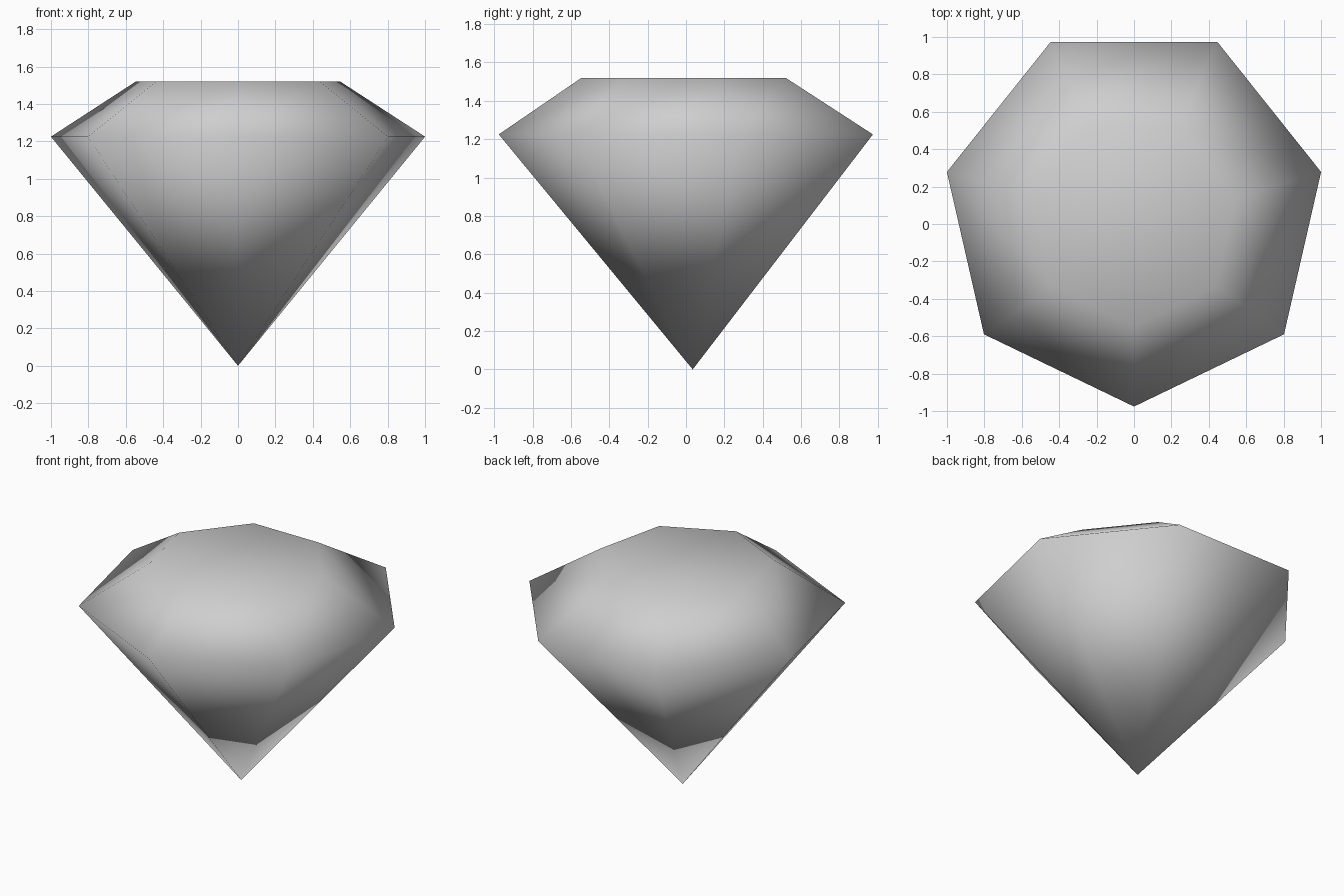
import bpy
import bmesh
from math import pi, cos, sin

cube = bpy.data.objects.get("Cube")
if cube:
    bpy.data.objects.remove(cube, do_unlink=True)

SIDES = 7

# Single grey stone colour
grey = bpy.data.materials.new("stone_grey")
grey.use_nodes = True
colour = (0.62, 0.62, 0.62, 1)
grey.diffuse_color = colour
grey.node_tree.nodes["Principled BSDF"].inputs["Base Color"].default_value = colour

bm = bmesh.new()


def ring(radius, y, z):
    """Regular ring of vertices with one corner at the front."""
    angles = [-pi / 2 + 2 * pi * i / SIDES for i in range(SIDES)]
    return [bm.verts.new((radius * cos(a), y + radius * sin(a), z)) for a in angles]


# Tip, widest ring and flat top
tip = bm.verts.new((0, 0.035, 0))
girdle = ring(1.026, 0.05, 1.225)
table = ring(0.56, 0.015, 1.52)

# Lower facets, crown facets and table
for i in range(SIDES):
    j = (i + 1) % SIDES
    bm.faces.new((tip, girdle[j], girdle[i]))
    bm.faces.new((girdle[i], girdle[j], table[j], table[i]))
bm.faces.new(table)
bmesh.ops.recalc_face_normals(bm, faces=bm.faces)

# Smooth shading across every facet
for face in bm.faces:
    face.smooth = True

mesh = bpy.data.meshes.new("gem")
bm.to_mesh(mesh)
bm.free()
mesh.materials.append(grey)
gem = bpy.data.objects.new("gem", mesh)
bpy.context.collection.objects.link(gem)
